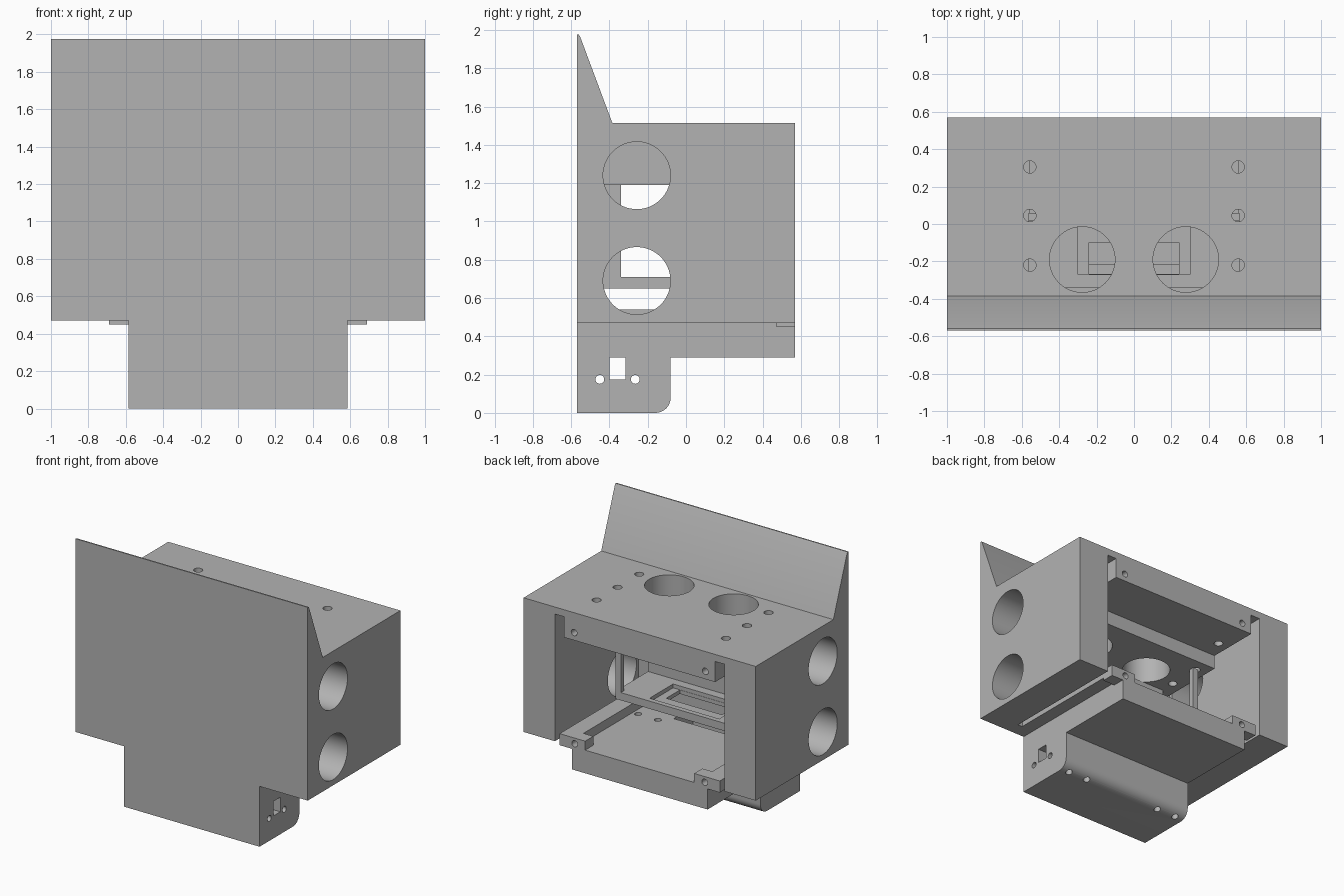
import bpy, bmesh, math
from mathutils import Matrix

old = bpy.data.objects.get("Cube")
if old:
    bpy.data.objects.remove(old, do_unlink=True)

grey = bpy.data.materials.new("plain grey")
grey.use_nodes = True
tone = (0.45, 0.45, 0.45, 1)
grey.diffuse_color = tone
grey.node_tree.nodes["Principled BSDF"].inputs["Base Color"].default_value = tone


def finish(name, bm):
    bmesh.ops.recalc_face_normals(bm, faces=bm.faces)
    mesh = bpy.data.meshes.new(name)
    bm.to_mesh(mesh)
    bm.free()
    mesh.materials.append(grey)
    ob = bpy.data.objects.new(name, mesh)
    bpy.context.collection.objects.link(ob)
    return ob


def box(name, xs, ys, zs):
    bm = bmesh.new()
    bmesh.ops.create_cube(bm, size=1)
    for v in bm.verts:
        for i, (lo, hi) in enumerate((xs, ys, zs)):
            v.co[i] = lo if v.co[i] < 0 else hi
    return finish(name, bm)


def extrude_x(name, profile, half):
    """Extrude a y-z outline across the width."""
    bm = bmesh.new()
    face = bm.faces.new([bm.verts.new((-half, y, z)) for y, z in profile])
    new = bmesh.ops.extrude_face_region(bm, geom=[face])["geom"]
    bmesh.ops.translate(bm, vec=(2 * half, 0, 0),
                        verts=[g for g in new if isinstance(g, bmesh.types.BMVert)])
    return finish(name, bm)


def rod(axis, centre, radius, length, sides=48):
    bm = bmesh.new()
    bmesh.ops.create_cone(bm, cap_ends=True, segments=sides, radius1=radius,
                          radius2=radius, depth=length)
    turn = {"x": Matrix.Rotation(math.pi / 2, 4, "Y"),
            "y": Matrix.Rotation(math.pi / 2, 4, "X"),
            "z": Matrix.Identity(4)}[axis]
    bm.transform(Matrix.Translation(centre) @ turn)
    return finish("cutter", bm)


def cut(target, *cutters):
    for c in cutters:
        c.hide_render = True
        mod = target.modifiers.new("cut", "BOOLEAN")
        mod.operation, mod.solver, mod.object = "DIFFERENCE", "EXACT", c
        bpy.context.view_layer.objects.active = target
        bpy.ops.object.modifier_apply(modifier=mod.name)
        bpy.data.objects.remove(c, do_unlink=True)


def top_holes():
    """Two large openings and six screw holes through the top."""
    out = []
    for s in (-1, 1):
        out.append(rod("z", (s * 0.277, -0.19, 1.35), 0.175, 0.6, 64))
        out += [rod("z", (s * 0.557, y, 1.35), 0.033, 0.6, 24) for y in (0.305, 0.045, -0.22)]
    return out


# Outer shell with tapered front screen
shell = extrude_x("outer_shell", [(-0.57, 0.47), (0.57, 0.47), (0.57, 1.515), (-0.385, 1.515),
                                  (-0.553, 1.965), (-0.56, 1.975), (-0.57, 1.975)], 1)
cut(shell, box("cutter", (-0.73, 0.73), (-0.46, 1), (0.3, 1.46)))
cut(shell, *[rod("x", (0, -0.257, z), 0.176, 3, 64) for z in (0.69, 1.24)])
cut(shell, *top_holes())

# Stepped block under the top
block = extrude_x("top_block", [(0.57, 1.46), (0.57, 1.30), (0.15, 1.30), (0.15, 1.19),
                                (-0.46, 1.19), (-0.46, 1.46)], 0.65)
cut(block, *top_holes())
cut(block, *[rod("y", (s * 0.565, 0.57, 1.36), 0.025, 0.3, 24) for s in (-1, 1)])

# Base with rounded chin
arc = [(-0.16 + 0.08 * math.sin(t), 0.08 - 0.08 * math.cos(t))
       for t in (math.pi / 2 * i / 10 for i in range(11))]
base = extrude_x("base", [(-0.57, 0)] + arc + [(-0.08, 0.29), (0.57, 0.29), (0.57, 0.47),
                                               (-0.57, 0.47)], 0.585)
cut(base, box("cutter", (-0.5, 0.5), (-0.48, -0.22), (0.06, 0.30)),
    box("cutter", (-0.26, 0.26), (-0.46, -0.22), (0.2, 0.6)))
# Side slots and screw holes
cut(base, box("cutter", (-1, 1), (-0.4, -0.315), (0.175, 0.288)),
    rod("x", (0, -0.3575, 0.175), 0.0425, 2, 32),
    *[rod("x", (0, y, 0.175), 0.023, 2, 24) for y in (-0.45, -0.265)])
cut(base, *[rod("z", (s * x, -0.14, 0.25), 0.025, 0.8, 24) for s in (-1, 1) for x in (0.34, 0.51)])

# Floor rails with screw tabs
for s, side in ((-1, "right"), (1, "left")):
    box(side + "_floor_rail", sorted((s * 0.555, s * 0.69)), (-0.46, 0.47), (0.47, 0.54))
    tab = box(side + "_screw_tab", sorted((s * 0.47, s * 0.69)), (0.47, 0.57), (0.45, 0.54))
    cut(tab, rod("y", (s * 0.56, 0.57, 0.495), 0.025, 0.15, 24))

# Middle shelf with recess and opening
shelf = box("middle_shelf", (-0.565, 0.565), (-0.46, 0.06), (0.65, 0.71))
cut(shelf, box("cutter", (-0.30, 0.30), (-0.27, 0.02), (0.68, 0.8)),
    box("cutter", (-0.24, 0.24), (-0.268, -0.10), (0.6, 0.8)))

# Inner frame: front panel and rear posts
box("inner_front_panel", (-0.565, 0.565), (-0.46, -0.34), (0.71, 1.19))
for s, side in ((-1, "right"), (1, "left")):
    box(side + "_frame_post", sorted((s * 0.52, s * 0.565)), (0.02, 0.06), (0.71, 1.19))

# Smooth the round cuts, keep edges sharp
bpy.ops.object.select_all(action="DESELECT")
for ob in (shell, block, base):
    ob.select_set(True)
bpy.context.view_layer.objects.active = shell
bpy.ops.object.shade_smooth_by_angle(angle=math.radians(30))
